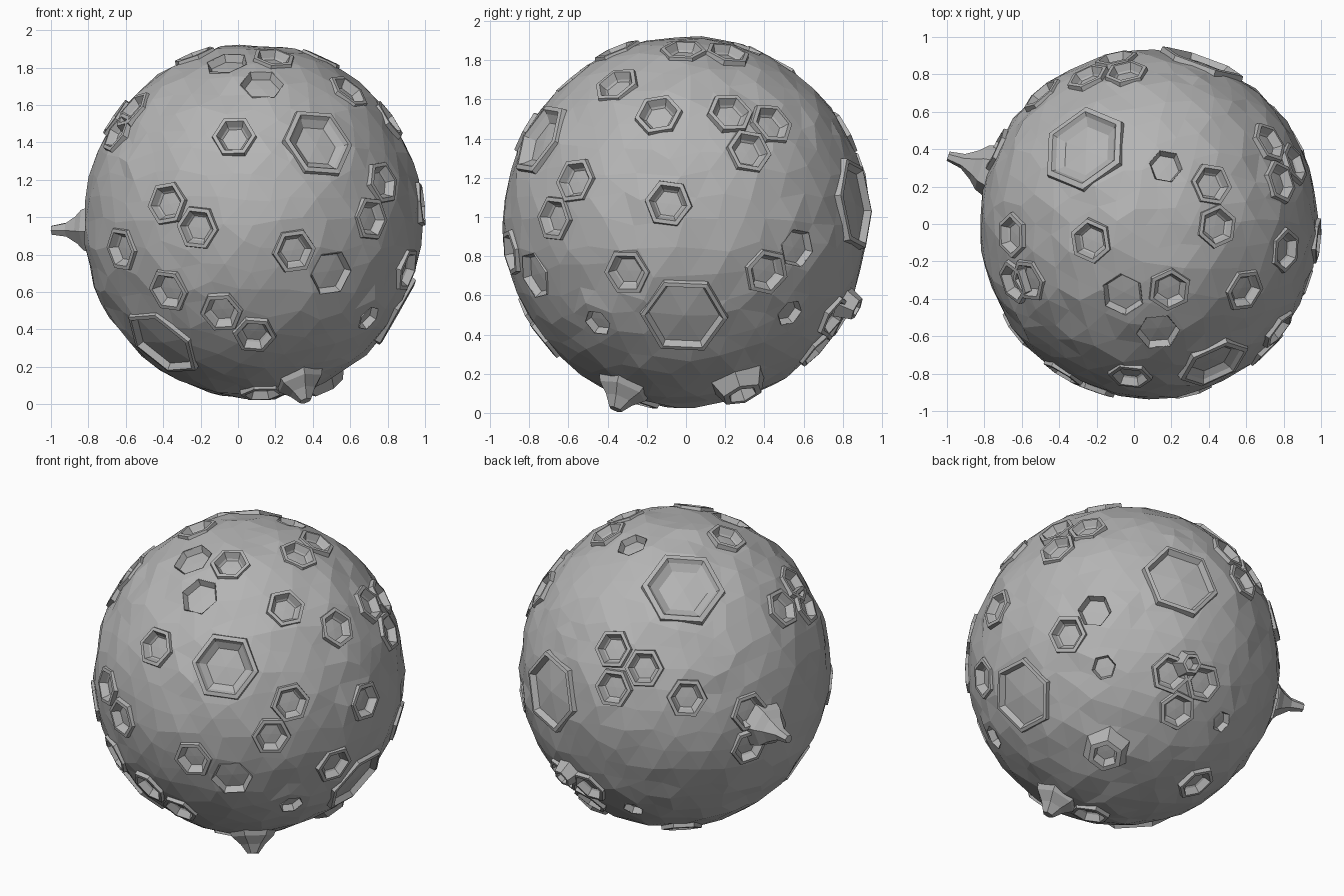
import bpy, bmesh, math, random
from mathutils import Vector

random.seed(4)
if "Cube" in bpy.data.objects:
    bpy.data.objects.remove(bpy.data.objects["Cube"], do_unlink=True)

CENTRE = Vector((.08, 0, .975))
RADII = Vector((.904, .93, .948))
SPACING = .245

# Rock material
rock = bpy.data.materials.new("rock_grey")
rock.use_nodes = True
colour = (.46, .46, .46, 1)
rock.diffuse_color = colour
rock.node_tree.nodes["Principled BSDF"].inputs["Base Color"].default_value = colour

# Profiles from the outside in: (share of the size, height over the ground)
CRATER = [(1.04, -.02), (.95, .021), (.77, .021), (.64, -.02), (.56, -.03)]
BASIN = [(1.03, -.02), (.95, .025), (.82, .025), (.76, 0), (.58, -.035)]
SHALLOW = [(1.03, -.02), (.96, .025), (.86, .025), (.8, -.015)]
PIT = [(1.05, -.02), (1, .004), (.86, -.04)]
CONE = [(1.1, -.02), (.68, .075), (.48, .075), (.4, .01)]
HORN = [(1.1, -.02), (.85, .05), (.55, .09), (.25, .16), (.15, .251)]
STUB = [(1.1, -.02), (.9, .025), (.5, .07), (.22, .125)]

# Sides of the body: axis pointing out and its sign
SIDES = {"front": ("y", -1), "back": ("y", 1), "right": ("x", 1),
         "left": ("x", -1), "top": ("z", 1), "bottom": ("z", -1)}


def direction(side, place):
    """Unit direction of a place given in the plane of one side."""
    axis, sign = SIDES[side]
    d = Vector()
    for name, value in zip("xyz".replace(axis, ""), place):
        setattr(d, name, (value - getattr(CENTRE, name)) / getattr(RADII, name))
    setattr(d, axis, sign * math.sqrt(max(0, 1 - d.length_squared)))
    return d.normalized()


def around(d, size, count, turn):
    """Unit directions spread evenly on a circle around d."""
    a = Vector((0, 0, 1)).cross(d).normalized()
    b = d.cross(a)
    angles = [math.tau * k / count + turn for k in range(count)]
    return [(d + size * (a * math.cos(t) + b * math.sin(t))).normalized() for t in angles]


def cut_hole(bm, outline):
    """Cut a polygon out of the ground with planes through the centre."""
    corners = [p * RADII for p in outline]
    middle = sum(corners, Vector()).normalized()
    normals = [p.cross(q).normalized()
               for p, q in zip(corners, corners[1:] + corners[:1])]
    reach = math.cos((corners[0].normalized() - middle).length + .15)
    for n in normals:
        near = [f for f in bm.faces
                if f.calc_center_median().normalized().dot(middle) > reach]
        edges = {e for f in near for e in f.edges}
        verts = {v for f in near for v in f.verts}
        bmesh.ops.bisect_plane(bm, geom=near + list(edges) + list(verts),
                               dist=1e-5, plane_co=(0, 0, 0), plane_no=n)
    inside = []
    for f in bm.faces:
        c = f.calc_center_median()
        if c.dot(middle) > 0 and all(c.dot(n) > 0 for n in normals):
            inside.append(f)
    bmesh.ops.delete(bm, geom=inside, context="FACES")


def add_feature(name, profile, size, d, hole=0):
    """Loft six-sided profile rings around d and close the last with a fan."""
    bm = parts.setdefault(name, bmesh.new())
    corners = 6
    twist = random.uniform(-.2, .2)
    if hole:
        cut_hole(parts["ground"], around(d, size * hole, corners, twist))
    rings = [[bm.verts.new(p * RADII * (1 + h)) for p in around(d, size * s, corners, twist)]
             for s, h in profile]
    following = [(k + 1) % corners for k in range(corners)]
    for outer, inner in zip(rings, rings[1:]):
        for k, j in enumerate(following):
            bm.faces.new((outer[k], outer[j], inner[j], inner[k]))
    tip = bm.verts.new(d * RADII * (1 + profile[-1][1]))
    for k, j in enumerate(following):
        bm.faces.new((rings[-1][k], rings[-1][j], tip))


def craters(side, *places):
    """Single small craters."""
    for place in places:
        add_feature("craters", CRATER, .135, direction(side, place), .85)


def cluster(side, place, count, turn):
    """Pair or triangle of small craters that touch each other."""
    size = SPACING / 2 / math.sin(math.pi / count)
    for d in around(direction(side, place), size, count, turn):
        add_feature("craters", CRATER, .132, d, .85)


def pits(side, size, *places):
    """Sunken polygons without a rim."""
    for place in places:
        add_feature("pits", PIT, size, direction(side, place), .98)


def large(side, place, size, profile):
    add_feature("large_craters", profile, size, direction(side, place), .89)


# Rough ground
ground = bmesh.new()
bmesh.ops.create_icosphere(ground, subdivisions=4, radius=1)
for v in ground.verts:
    shift = Vector([random.uniform(-.03, .03) for _ in range(3)])
    v.co = (v.co + shift).normalized() * RADII * random.uniform(.99, 1.012)
parts = {"ground": ground}

# Large craters
large("front", (.43, 1.4), .23, BASIN)
large("top", (-.27, .41), .285, BASIN)
large("front", (-.41, .32), .26, SHALLOW)
large("right", (-.01, .49), .25, SHALLOW)
large("back", (.37, 1.07), .27, SHALLOW)

# Touching small craters
cluster("right", (.33, 1.45), 3, .25)
cluster("back", (-.13, 1.34), 3, .15)
cluster("back", (.24, .43), 3, .5)
cluster("left", (.4, .94), 2, math.pi / 2)
cluster("top", (.43, .1), 2, -.15)
cluster("front", (0, .43), 2, -.7)
cluster("front", (-.3, 1.01), 2, -.6)
cluster("right", (-.62, 1.09), 2, 1)

# Single small craters
craters("front", (-.02, 1.43), (.3, .82), (-.62, .83), (-.37, .61), (.59, 1.67))
craters("right", (-.14, 1.52), (-.09, 1.07), (-.3, .72), (.41, .72))
craters("top", (-.23, -.09), (.19, -.35), (-.56, -.3))
craters("back", (-.49, 1.19))
craters("left", (-.06, 1.53), (-.31, 1.45))
craters("bottom", (.13, -.25), (-.2, .33))

# Pits
pits("front", .135, (.5, .7))
pits("top", .13, (-.06, -.38), (.13, -.58))
pits("top", .1, (.17, .31))
pits("right", .11, (.57, .84))
pits("front", .08, (.7, .46))
pits("right", .08, (.53, .51))
pits("back", .07, (-.1, .36))

# Cones and horns
add_feature("cones", CONE, .16, direction("bottom", (.44, .27)))
add_feature("cones", CONE, .09, direction("back", (.27, .56)))
add_feature("horns", HORN, .15, direction("left", (.29, .94)))
add_feature("horns", STUB, .15, direction("bottom", (.33, -.32)))

# Objects
for name, bm in parts.items():
    mesh = bpy.data.meshes.new(name)
    bm.to_mesh(mesh)
    bm.free()
    mesh.materials.append(rock)
    part = bpy.data.objects.new(name, mesh)
    part.location = CENTRE
    bpy.context.collection.objects.link(part)
